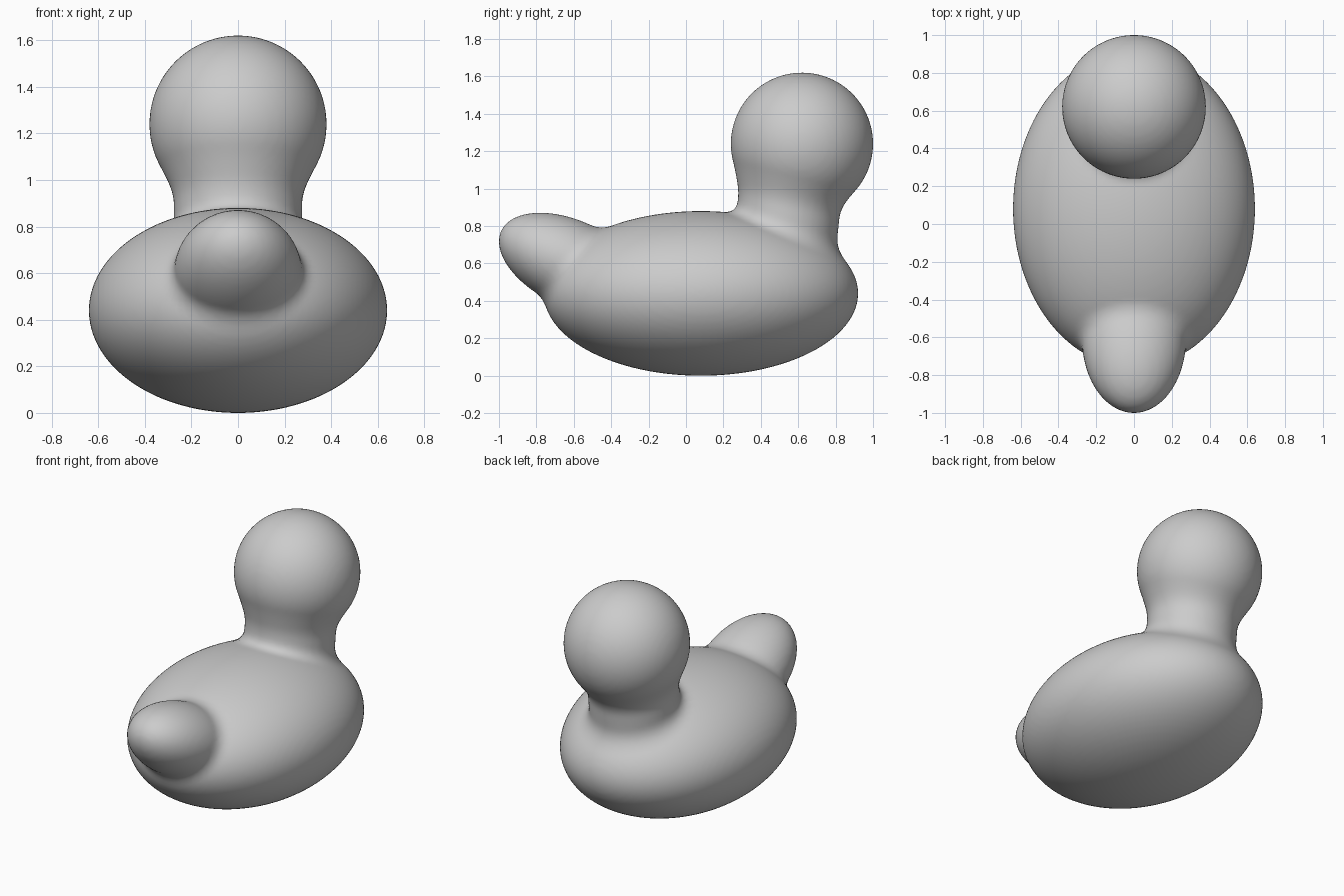
import bpy, bmesh, math
from mathutils import Vector, Matrix

if "Cube" in bpy.data.objects:
    bpy.data.objects.remove(bpy.data.objects["Cube"])


def ellipsoid(loc, radii, tilt=0):
    return (Matrix.Translation(loc) @ Matrix.Rotation(math.radians(tilt), 4, 'X')
            @ Matrix.Diagonal((*radii, 1)))


# Main masses: body, head, upturned tail and leaning neck
body = ellipsoid((0, 0.08, 0.44), (0.64, 0.84, 0.44))
head = ellipsoid((0, 0.62, 1.24), (0.38, 0.38, 0.38))
tail = ellipsoid((0, -0.607, 0.597), (0.275, 0.42, 0.23), -25)
neck_a, neck_b, neck_r = Vector((0, 0.518, 0.6)), Vector((0, 0.56, 1.0)), 0.275

bm = bmesh.new()
for m in (body, head, tail):
    bmesh.ops.create_uvsphere(bm, u_segments=48, v_segments=32, radius=1, matrix=m)
axis = neck_b - neck_a
neck = Matrix.Translation((neck_a + neck_b) / 2) @ axis.to_track_quat('Z', 'Y').to_matrix().to_4x4()
bmesh.ops.create_cone(bm, cap_ends=True, segments=48, radius1=neck_r, radius2=neck_r,
                      depth=axis.length, matrix=neck)
mesh = bpy.data.meshes.new("duck_body")
bm.to_mesh(mesh)
bm.free()
duck = bpy.data.objects.new("duck_body", mesh)
bpy.context.collection.objects.link(duck)

# Fuse the masses into one skin
bpy.context.view_layer.objects.active = duck
duck.select_set(True)
fuse = duck.modifiers.new("fuse", 'REMESH')
fuse.mode = 'VOXEL'
fuse.voxel_size = 0.022
bpy.ops.object.modifier_apply(modifier="fuse")

inverse = {k: m.inverted() for k, m in (("body", body), ("head", head), ("tail", tail))}


def distance(name, p):
    inv = inverse[name]
    q = inv @ p
    g = inv.to_3x3().transposed() @ q
    k = q.length
    return k * (k - 1) / max(g.length, 1e-6)


def blend(a, b, k):
    h = max(k - abs(a - b), 0) / k
    return min(a, b) - h * h * k / 4


def skin(p):
    t = min(max((p - neck_a).dot(axis) / axis.length_squared, 0), 1)
    d = (p - neck_a - axis * t).length - neck_r
    d = blend(d, distance("head", p), 0.07)
    d = blend(d, distance("body", p), 0.07)
    return blend(d, distance("tail", p), 0.05)


# Settle the skin onto the softly filleted surface
e = 0.002
steps = [Vector((e, 0, 0)), Vector((0, e, 0)), Vector((0, 0, e))]
for v in duck.data.vertices:
    p = v.co.copy()
    for _ in range(4):
        d = skin(p)
        g = Vector([(skin(p + s) - skin(p - s)) / (2 * e) for s in steps])
        p -= g * (d / max(g.length_squared, 0.2))
    v.co = p

bpy.ops.object.shade_smooth()
